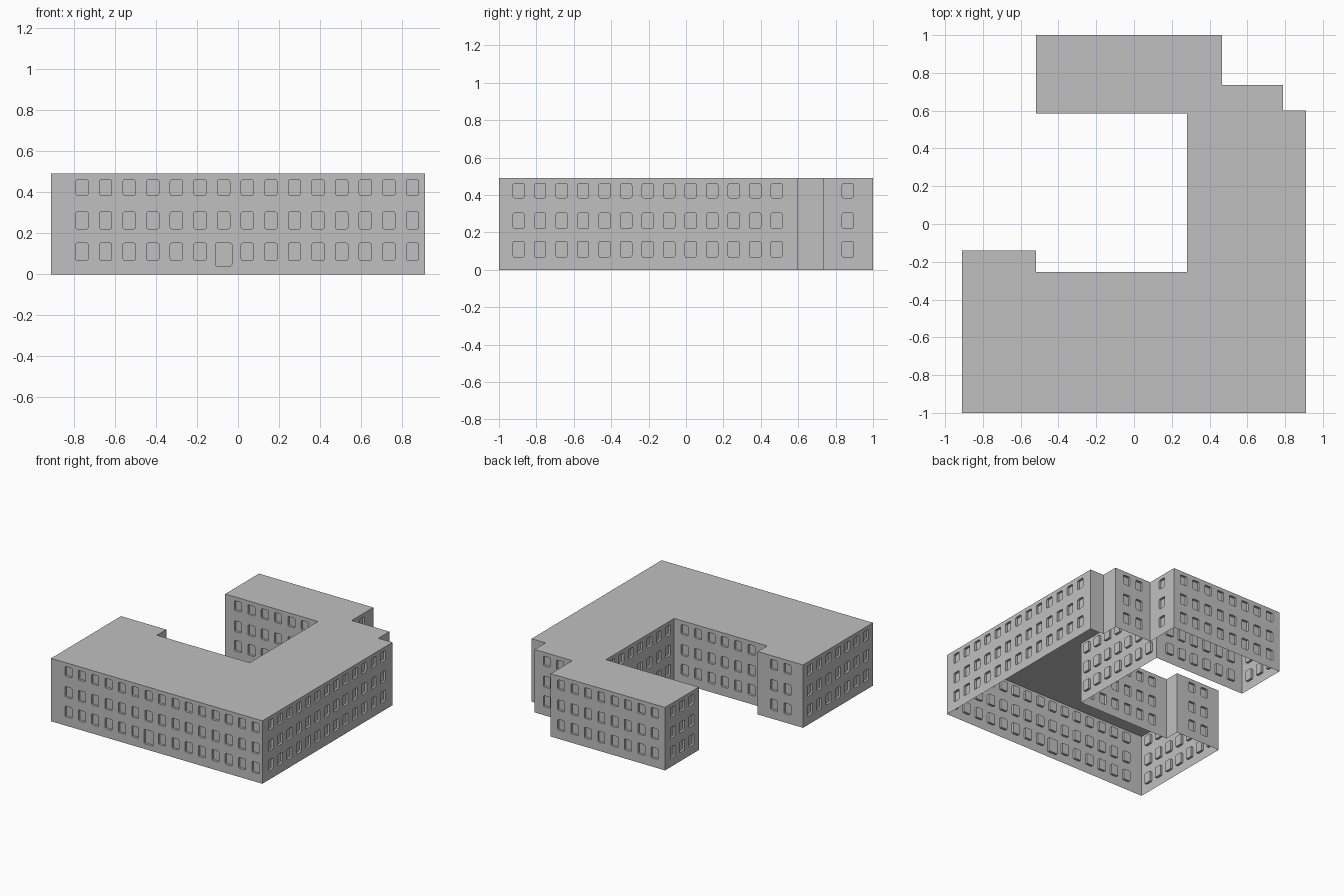
import bpy, bmesh, math
from mathutils import Vector

if "Cube" in bpy.data.objects:
    bpy.data.objects.remove(bpy.data.objects["Cube"])

HEIGHT = 0.49
PITCH = 0.115       # spacing between window columns
DEPTH = 0.018       # recess of the window panes
HALF_W = 0.03
RADIUS = 0.008
SILLS = [(0.068, 0.152), (0.221, 0.304), (0.385, 0.46)]
LEVELS = [0, 0.185, 0.345, HEIGHT]

grey = bpy.data.materials.new("plain grey")
grey.use_nodes = True
GREY = (0.53, 0.53, 0.53, 1)
grey.diffuse_color = GREY
grey.node_tree.nodes["Principled BSDF"].inputs["Base Color"].default_value = GREY

# Footprint corners, counter-clockwise, each with the wall that starts there:
# (x, y, number of window columns, distance to the first column)
PLAN = [
    (-0.91, -1.0, 15, 0.15),     # front
    (0.91, -1.0, 13, 0.105),     # long side
    (0.91, 0.6, 0, 0),
    (0.79, 0.6, 0, 0),
    (0.79, 0.735, 2, 0.105),
    (0.465, 0.735, 1, 0.13),
    (0.465, 1.0, 8, 0.09),       # back wing
    (-0.52, 1.0, 3, 0.095),
    (-0.52, 0.585, 6, 0.11),     # courtyard
    (0.28, 0.585, 7, 0.075),
    (0.28, -0.255, 6, 0.09),
    (-0.52, -0.255, 0, 0),
    (-0.52, -0.14, 2, 0.14),     # front wing end
    (-0.91, -0.14, 7, 0.085),
]


def finish(name, bm):
    bmesh.ops.remove_doubles(bm, verts=bm.verts, dist=0.0002)
    mesh = bpy.data.meshes.new(name)
    bm.to_mesh(mesh)
    bm.free()
    mesh.materials.append(grey)
    obj = bpy.data.objects.new(name, mesh)
    bpy.context.collection.objects.link(obj)
    return obj


def add_face(bm, points):
    return bm.faces.new([bm.verts.new(p) for p in points])


def add_window(bm, place, cell, hole):
    """Wall cell with a round-cornered recess; place maps (u, z, depth) to 3D."""
    def corners(r):
        a, b, c, d = r
        return [(a, c), (b, c), (b, d), (a, d)]

    arcs = []
    for i, (u, z) in enumerate(corners(hole)):
        cu = u + RADIUS * (1 if i in (0, 3) else -1)
        cz = z + RADIUS * (1 if i < 2 else -1)
        start = math.pi * (1 + i / 2)
        arcs.append([(cu + RADIUS * math.cos(start + k * math.pi / 4),
                      cz + RADIUS * math.sin(start + k * math.pi / 4))
                     for k in range(3)])
    outer = corners(cell)
    for i in range(4):
        nxt = (i + 1) % 4
        for p, q in zip(arcs[i], arcs[i][1:]):
            add_face(bm, [place(*outer[i], 0), place(*q, 0), place(*p, 0)])
        add_face(bm, [place(*outer[i], 0), place(*outer[nxt], 0),
                      place(*arcs[nxt][0], 0), place(*arcs[i][-1], 0)])
    loop = [p for arc in arcs for p in arc]
    for p, q in zip(loop, loop[1:] + loop[:1]):
        add_face(bm, [place(*p, 0), place(*q, 0), place(*q, DEPTH), place(*p, DEPTH)])
    add_face(bm, [place(*p, DEPTH) for p in loop])


def add_wall(bm, start, end, count, first, has_door=False):
    a, b = Vector((*start, 0)), Vector((*end, 0))
    along = (b - a).normalized()
    inward = Vector((-along.y, along.x, 0))

    def place(u, z, depth):
        return a + along * u + inward * depth + Vector((0, 0, z))

    centres = [first + PITCH * i for i in range(count)]
    edges = [0] + [c + PITCH / 2 for c in centres[:-1]] + [(b - a).length]
    for row, (low, high) in enumerate(SILLS):
        base, top = LEVELS[row], LEVELS[row + 1]
        if not count:
            add_face(bm, [place(edges[0], base, 0), place(edges[-1], base, 0),
                          place(edges[-1], top, 0), place(edges[0], top, 0)])
        for i, c in enumerate(centres):
            door = has_door and row == 0 and i == 6
            half = 0.04 if door else HALF_W
            add_window(bm, place, (edges[i], edges[i + 1], base, top),
                       (c - half, c + half, 0.04 if door else low, high))


# Walls with recessed windows and the front entrance
walls = bmesh.new()
for i, (x, y, count, first) in enumerate(PLAN):
    add_wall(walls, (x, y), PLAN[(i + 1) % len(PLAN)][:2], count, first, i == 0)
finish("walls", walls)

# Flat roof, open underneath
roof = bmesh.new()
add_face(roof, [(x, y, HEIGHT) for x, y, _, _ in PLAN])
finish("roof", roof)
